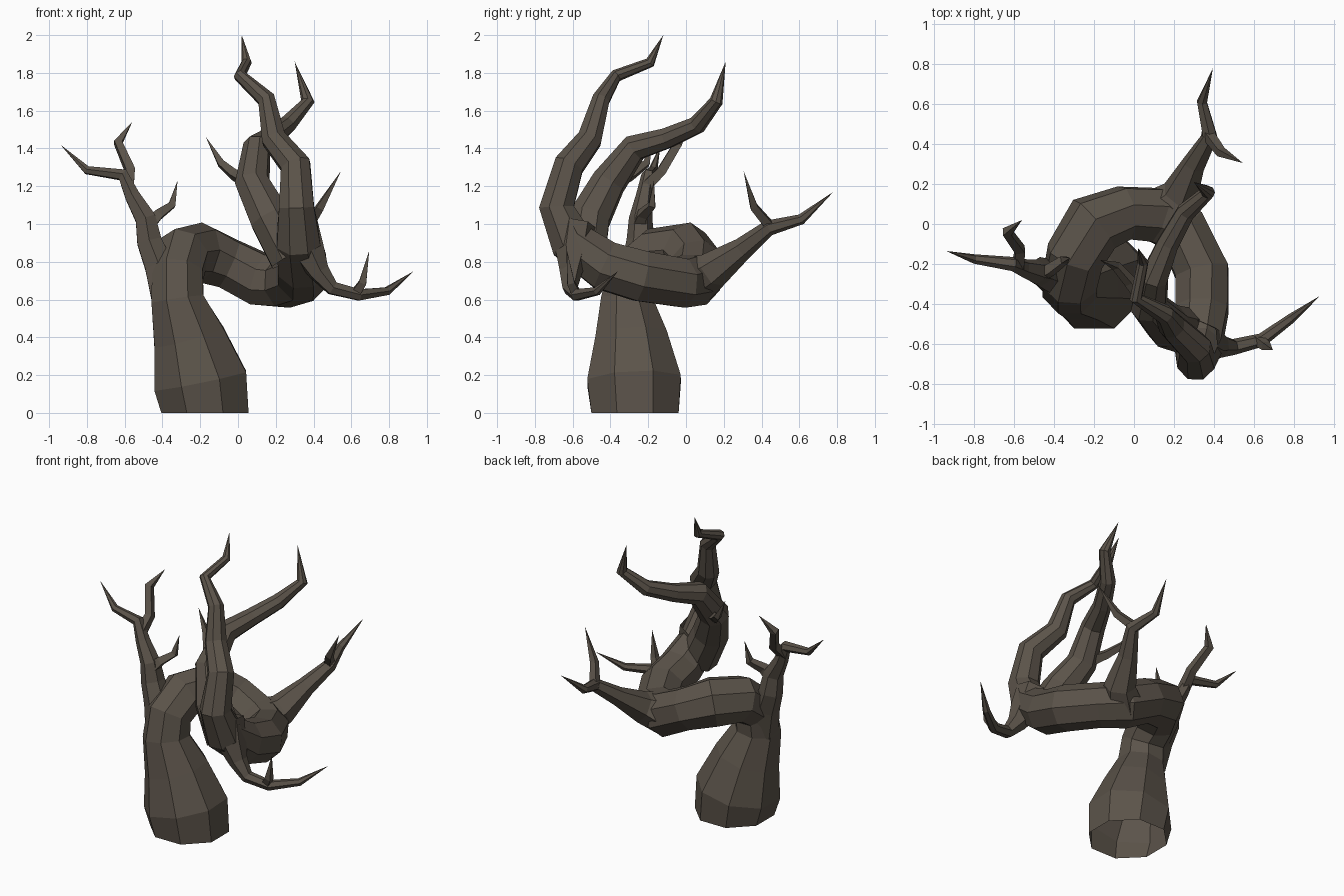
import bpy, bmesh
from math import cos, sin, pi
from mathutils import Vector

bark = bpy.data.materials.new("bark")
bark.diffuse_color = (0.105, 0.087, 0.068, 1)


def limb(name, sides, path):
    """Flat-faced open-ended tube along (x, y, z, radius) points; radius 0 makes a pointed tip."""
    pts = [Vector(p[:3]) for p in path]
    bm = bmesh.new()
    prev_ring, axis, prev_t = None, Vector((1, 0, 0)), Vector((0, 0, 1))
    for i, (p, r) in enumerate(zip(pts, [q[3] for q in path])):
        a = (p - pts[i - 1]).normalized() if i else None
        b = (pts[i + 1] - p).normalized() if i < len(pts) - 1 else None
        t = ((a or b) + (b or a)).normalized()
        if i == 0 and p.z == 0:
            t = Vector((0, 0, 1))          # trunk foot stays level
        axis = prev_t.rotation_difference(t) @ axis
        axis = (axis - t * axis.dot(t)).normalized()
        prev_t, side = t, t.cross(axis)
        if r == 0:
            tip = bm.verts.new(p)
            for k in range(sides):
                bm.faces.new((prev_ring[k], prev_ring[(k + 1) % sides], tip))
            break
        ring = []
        for k in range(sides):
            w = 2 * pi * (k + 0.5) / sides
            ring.append(bm.verts.new(p + (axis * cos(w) + side * sin(w)) * r))
        if prev_ring:
            for k in range(sides):
                n = (k + 1) % sides
                bm.faces.new((prev_ring[k], prev_ring[n], ring[n], ring[k]))
        prev_ring = ring
    me = bpy.data.meshes.new(name)
    bm.to_mesh(me)
    bm.free()
    me.materials.append(bark)
    ob = bpy.data.objects.new(name, me)
    bpy.context.collection.objects.link(ob)
    return ob


# Trunk curling round into the tallest branch
limb("trunk", 8, [
    (-0.175, -0.27, 0, .25), (-0.20, -0.275, 0.17, .268), (-0.26, -0.29, 0.40, .205),
    (-0.32, -0.31, 0.60, .15), (-0.32, -0.28, 0.74, .145), (-0.295, -0.16, 0.835, .15),
    (-0.20, 0.00, 0.85, .16), (-0.05, 0.055, 0.79, .14), (0.12, 0.045, 0.705, .148),
    (0.24, -0.03, 0.69, .14), (0.34, -0.24, 0.725, .145), (0.34, -0.43, 0.78, .14),
    (0.32, -0.61, 0.91, .125), (0.31, -0.685, 1.09, .10), (0.305, -0.62, 1.31, .085),
    (0.19, -0.51, 1.45, .07), (0.15, -0.45, 1.66, .05), (0.01, -0.37, 1.785, .034),
    (0.045, -0.19, 1.855, .028), (0.02, -0.12, 2.0, 0)])

# Second tall branch, sweeping backwards, with its twig
limb("inner_branch", 8, [
    (0.28, -0.54, 0.82, .12), (0.17, -0.51, 1.03, .115), (0.075, -0.41, 1.22, .095),
    (0.10, -0.27, 1.405, .075), (0.17, -0.10, 1.455, .058), (0.26, 0.06, 1.525, .05),
    (0.37, 0.16, 1.65, .036), (0.30, 0.21, 1.86, 0)])
limb("inner_twig", 4, [
    (0.06, -0.38, 1.22, .045), (-0.02, -0.29, 1.26, .032), (-0.09, -0.21, 1.32, .025),
    (-0.17, -0.18, 1.46, 0)])

# Back branch with its fork
limb("back_branch", 6, [
    (0.02, 0.04, 0.75, .11), (0.14, 0.05, 0.70, .135), (0.23, 0.14, 0.755, .10),
    (0.30, 0.30, 0.87, .06), (0.38, 0.44, 0.98, .042), (0.34, 0.61, 1.025, .028),
    (0.395, 0.78, 1.17, 0)])
limb("back_twig", 4, [
    (0.36, 0.46, 0.97, .035), (0.435, 0.36, 1.09, .028), (0.545, 0.305, 1.28, 0)])

# Low branch on the right with its fork
limb("low_branch", 6, [
    (0.33, -0.58, 1.00, .10), (0.37, -0.60, 0.86, .095), (0.43, -0.61, 0.745, .06),
    (0.50, -0.615, 0.66, .04), (0.64, -0.58, 0.625, .034), (0.79, -0.47, 0.645, .024),
    (0.93, -0.36, 0.75, 0)])
limb("low_twig", 4, [
    (0.62, -0.58, 0.63, .034), (0.66, -0.61, 0.69, .028), (0.695, -0.63, 0.86, 0)])

# Left branch rising from the trunk, with three twigs
limb("left_branch", 6, [
    (-0.37, -0.29, 0.60, .10), (-0.42, -0.26, 0.78, .085), (-0.47, -0.24, 0.91, .075),
    (-0.49, -0.24, 1.03, .062), (-0.56, -0.22, 1.15, .045), (-0.61, -0.20, 1.26, .036),
    (-0.80, -0.175, 1.285, .024), (-0.94, -0.135, 1.42, 0)])
limb("left_upper_twig", 4, [
    (-0.58, -0.21, 1.20, .04), (-0.57, -0.13, 1.28, .034), (-0.635, -0.04, 1.43, .03),
    (-0.56, 0.02, 1.54, 0)])
limb("left_lower_twig", 4, [
    (-0.48, -0.25, 0.99, .05), (-0.42, -0.23, 1.05, .035), (-0.35, -0.18, 1.10, .026),
    (-0.32, -0.17, 1.23, 0)])
